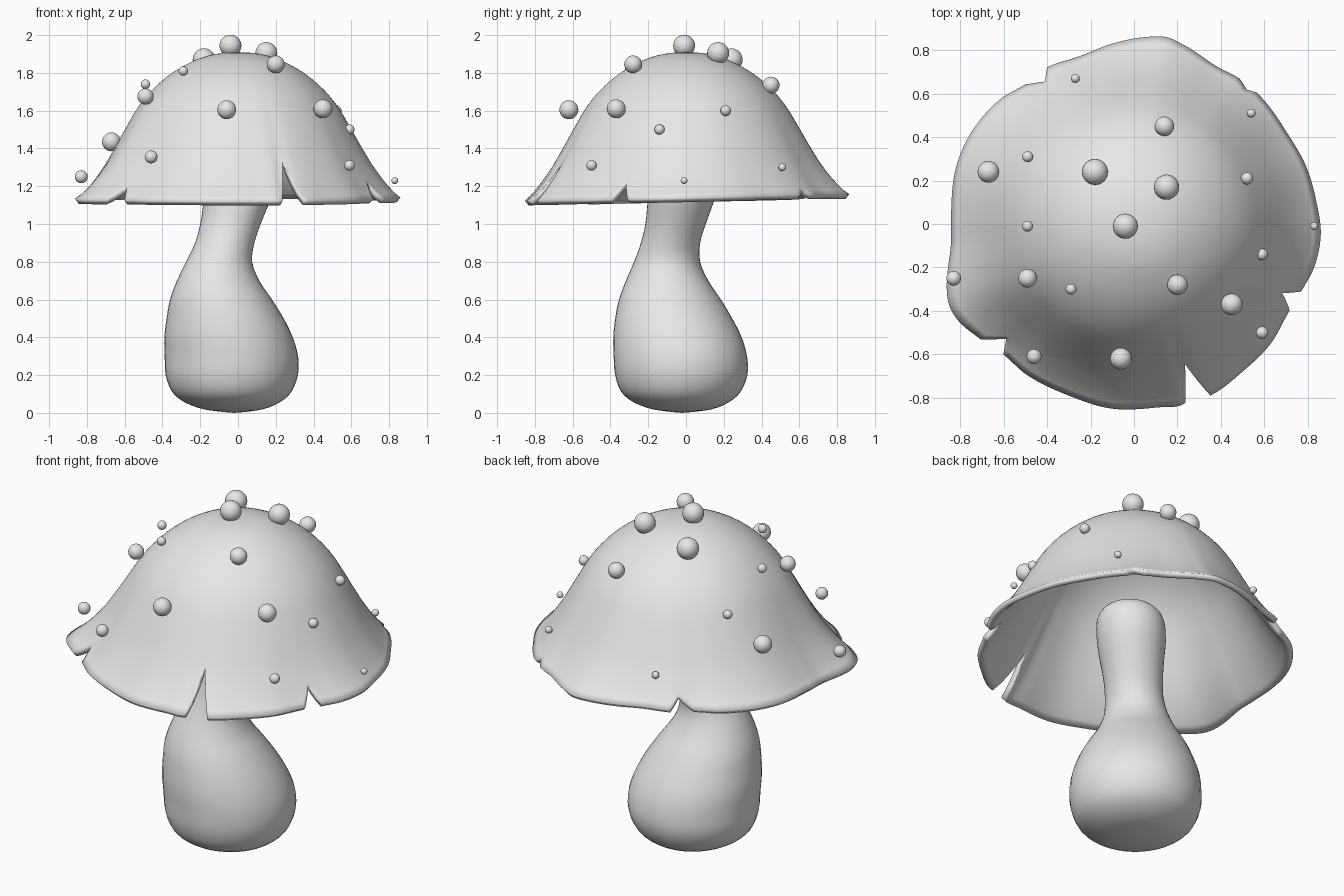
import bpy, bmesh, math

if "Cube" in bpy.data.objects:
    bpy.data.objects.remove(bpy.data.objects["Cube"])

grey = bpy.data.materials.new("plain_grey")
grey.diffuse_color = (0.8, 0.8, 0.8, 1)
grey.use_nodes = True
grey.node_tree.nodes["Principled BSDF"].inputs["Base Color"].default_value = grey.diffuse_color


def curve(pts, x):
    """Smooth interpolation through (x, value) points."""
    n = len(pts)
    i = 0
    while i < n - 2 and x > pts[i + 1][0]:
        i += 1

    def slope(k):
        a, b = pts[max(k - 1, 0)], pts[min(k + 1, n - 1)]
        return (b[1] - a[1]) / (b[0] - a[0])
    (x0, y0), (x1, y1) = pts[i], pts[i + 1]
    h = x1 - x0
    t = (x - x0) / h
    return ((2*t**3 - 3*t*t + 1) * y0 + (t**3 - 2*t*t + t) * h * slope(i)
            + (3*t*t - 2*t**3) * y1 + (t**3 - t*t) * h * slope(i + 1))


def finish(name, bm):
    for f in bm.faces:
        f.smooth = True
    me = bpy.data.meshes.new(name)
    bm.to_mesh(me)
    bm.free()
    me.materials.append(grey)
    ob = bpy.data.objects.new(name, me)
    bpy.context.collection.objects.link(ob)
    return ob


def skin(bm, rings):
    """Join successive rings of vertices with quads."""
    for a, b in zip(rings, rings[1:]):
        n = len(a)
        for j in range(n):
            k = (j + 1) % n
            bm.faces.new((a[j], a[k], b[k], b[j]))


# Stem: leaning bulb, each station is z, centre x, centre y, radius
stations = [
    (0.005, -0.02, -0.02, 0.06), (0.02, -0.025, -0.02, 0.16), (0.055, -0.03, -0.025, 0.25),
    (0.11, -0.033, -0.027, 0.315), (0.2, -0.033, -0.025, 0.35), (0.3, -0.035, -0.03, 0.353),
    (0.4, -0.05, -0.045, 0.34), (0.5, -0.068, -0.065, 0.31), (0.6, -0.09, -0.085, 0.27),
    (0.7, -0.105, -0.10, 0.218), (0.8, -0.10, -0.10, 0.175), (0.9, -0.07, -0.082, 0.157),
    (1.0, -0.04, -0.055, 0.16), (1.1, -0.012, -0.032, 0.173), (1.2, 0.01, -0.01, 0.185),
    (1.3, 0.025, 0.0, 0.18), (1.36, 0.03, 0.0, 0.14), (1.39, 0.03, 0.0, 0.07)]
bm = bmesh.new()
rings = []
STEPS, SIDES = 3, 40
for q in range((len(stations) - 1) * STEPS + 1):
    z, cx, cy, r = (curve([(i, s[c]) for i, s in enumerate(stations)], q / STEPS) for c in range(4))
    rings.append([bm.verts.new((cx + r * math.cos(a), cy + r * math.sin(a), z))
                  for a in (2 * math.pi * j / SIDES for j in range(SIDES))])
skin(bm, rings)
for ring, z in ((rings[0][::-1], 0.0), (rings[-1], 1.395)):
    tip = bm.verts.new((sum(v.co.x for v in ring) / SIDES, sum(v.co.y for v in ring) / SIDES, z))
    for j in range(SIDES):
        bm.faces.new((ring[j], ring[(j + 1) % SIDES], tip))
finish("stem", bm)

# Cap: dome profile (radius, z), wavy rim (degrees, radius), torn notches
RIM = 0.86
dome = [(0, 1.91), (0.1, 1.903), (0.2, 1.878), (0.3, 1.83), (0.38, 1.777), (0.46, 1.705),
        (0.53, 1.62), (0.59, 1.52), (0.65, 1.415), (0.71, 1.315), (0.78, 1.22), (0.83, 1.165), (0.86, 1.14)]
rim = [(-173, .85), (-158, .925), (-152, .926), (-144, .888), (-135, .85), (-126, .852),
       (-111, .845), (-97, .856), (-83, .851), (-76, .863), (-72, .85), (-66, .864),
       (-54, .844), (-41, .836), (-31, .82), (-22, .83), (-13, .854), (-3, .861),
       (7, .846), (19, .835), (31, .82), (45, .827), (53, .828), (63, .82), (74, .854),
       (80, .873), (87, .861), (97, .836), (108, .812), (119, .824), (128, .815),
       (137, .842), (151, .86), (162, .86), (177, .843)]
rim = [(rim[-1][0] - 360, rim[-1][1])] + rim + [(rim[0][0] + 360, rim[0][1])]
notches = [(-74, -70, -66, 0.20), (-29, -25, -22, 0.10), (-143, -138, -135, 0.08),
           (119, 122, 128, 0.07), (47, 50, 54, 0.03)]  # start, tip, end, depth


def reach(deg):
    """How far down the dome the shell goes at this angle."""
    for a, tip, b, depth in notches:
        if a < deg < b:
            t = (deg - a) / (tip - a) if deg <= tip else (b - deg) / (b - tip)
            return 1 - depth * t
    return 1.0


bm = bmesh.new()
ROWS = 28
columns = range(-180, 180)
shape = {d: (reach(d), curve(rim, d) / RIM) for d in columns}
rings = []
for i in range(1, ROWS + 1):
    ring = []
    for d in columns:
        end, wide = shape[d]
        u = i / ROWS
        s = min(u * (1 - (1 - end) * u ** 4), 1)
        r = s * RIM * (1 + (wide - 1) * s ** 4)
        a = math.radians(d)
        z = curve(dome, s * RIM) + 0.018 * s ** 3 * math.sin(a)
        ring.append(bm.verts.new((r * math.cos(a), r * math.sin(a), z)))
    rings.append(ring)
skin(bm, rings[::-1])
top = bm.verts.new((0, 0, 1.91))
for j in range(len(columns)):
    bm.faces.new((rings[0][j], rings[0][(j + 1) % len(columns)], top))
bmesh.ops.recalc_face_normals(bm, faces=bm.faces)
if top.link_faces[0].normal.z < 0:
    bmesh.ops.reverse_faces(bm, faces=bm.faces)
cap = finish("cap", bm)
shell = cap.modifiers.new("thickness", 'SOLIDIFY')
shell.thickness = 0.032
shell.offset = -1

# Warts: small balls resting on the cap (x, y, z, radius)
warts = [
    (-.04, -.01, 1.944, .058), (.15, .17, 1.905, .058), (-.18, .24, 1.87, .06),
    (.14, .45, 1.735, .045), (.20, -.28, 1.845, .047), (.45, -.37, 1.61, .05),
    (-.06, -.62, 1.605, .05), (-.49, -.25, 1.675, .043), (-.29, -.30, 1.81, .025),
    (-.46, -.61, 1.355, .034), (-.83, -.25, 1.25, .034), (-.67, .24, 1.435, .05),
    (-.49, .31, 1.59, .025), (-.49, -.01, 1.74, .025), (-.27, .67, 1.31, .02),
    (.54, .51, 1.30, .02), (.52, .21, 1.60, .028), (.83, -.01, 1.23, .018),
    (.59, -.14, 1.50, .027), (.59, -.50, 1.31, .028)]
for n, (x, y, z, r) in enumerate(warts, 1):
    bm = bmesh.new()
    bmesh.ops.create_uvsphere(bm, u_segments=24, v_segments=14, radius=r)
    finish(f"wart_{n}", bm).location = (x, y, z)
